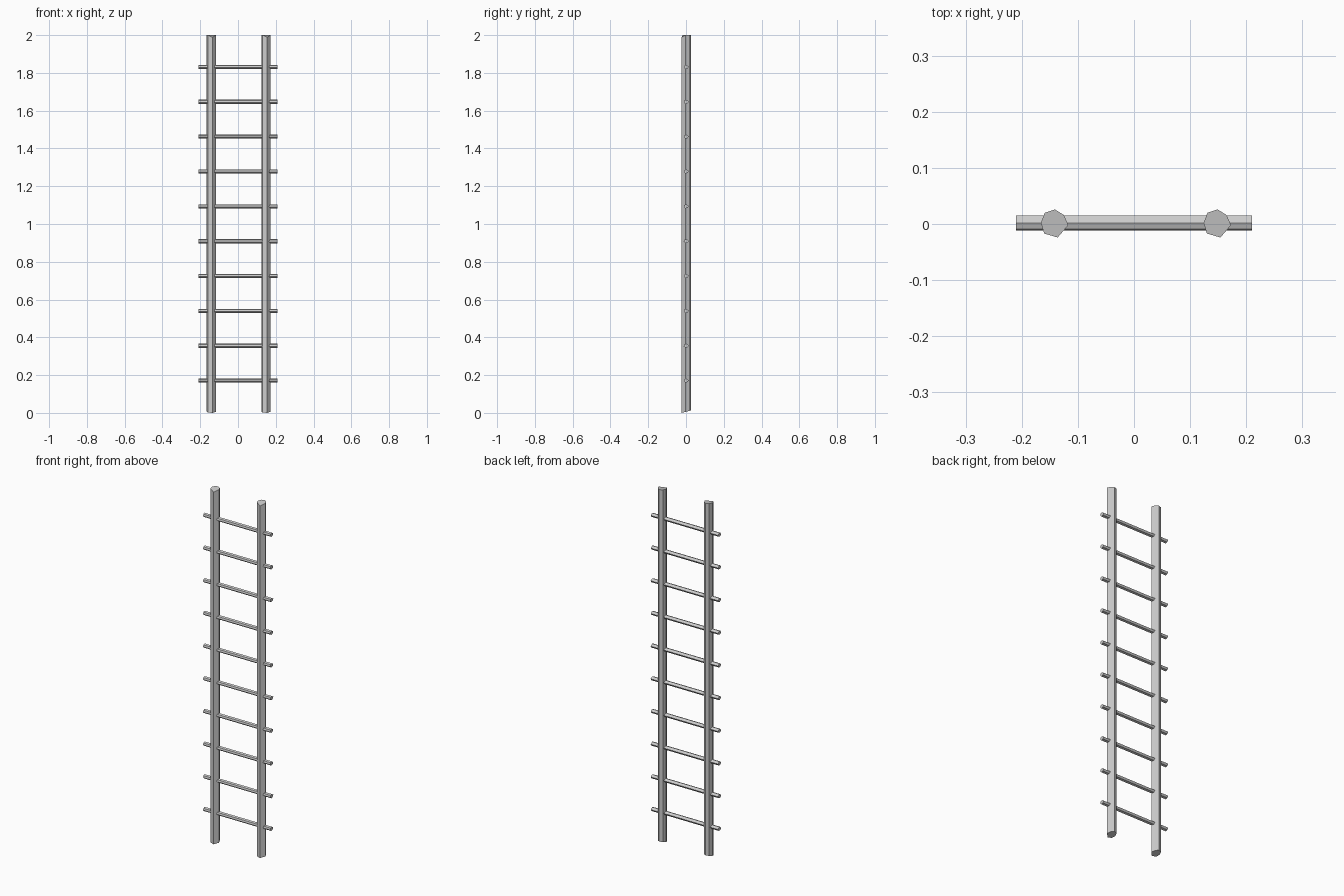
import bpy, bmesh

if "Cube" in bpy.data.objects:
    bpy.data.objects.remove(bpy.data.objects["Cube"])

# Hand-hewn, slightly irregular pole outlines
RAIL = [(-0.141, 0.026), (-0.159, 0.020), (-0.166, 0.002), (-0.160, -0.017),
        (-0.136, -0.024), (-0.117, -0.002), (-0.125, 0.016)]          # x, y
RUNG = [(0.015, 0.002), (0.002, 0.011), (-0.009, 0.007),
        (-0.012, -0.003), (-0.003, -0.011), (0.009, -0.008)]          # y, z


def pole(name, start, end):
    """Flat-shaded solid between two matching end loops."""
    bm = bmesh.new()
    a = [bm.verts.new(p) for p in start]
    b = [bm.verts.new(p) for p in end]
    n = len(a)
    bm.faces.new(a)
    bm.faces.new(b)
    for i in range(n):
        j = (i + 1) % n
        bm.faces.new((a[i], a[j], b[j], b[i]))
    bmesh.ops.recalc_face_normals(bm, faces=bm.faces)
    mesh = bpy.data.meshes.new(name)
    bm.to_mesh(mesh)
    bm.free()
    obj = bpy.data.objects.new(name, mesh)
    bpy.context.collection.objects.link(obj)
    return obj


# Upright rails, roughly sawn ends (front corner lower)
for name, dx in (("left_rail", 0.0), ("right_rail", 0.290)):
    bottom = [(x + dx, y, 0.26 * (y + 0.024)) for x, y in RAIL]
    top = [(x + dx, y, 1.988 if y < -0.02 else 2.0) for x, y in RAIL]
    pole(name, bottom, top)

# Ten rungs passing through both rails
for i in range(10):
    z0 = 0.171 + i * 0.1845
    pole(f"rung_{i + 1}",
         [(-0.21, y, z0 + z) for y, z in RUNG],
         [(0.21, y, z0 + z) for y, z in RUNG])
